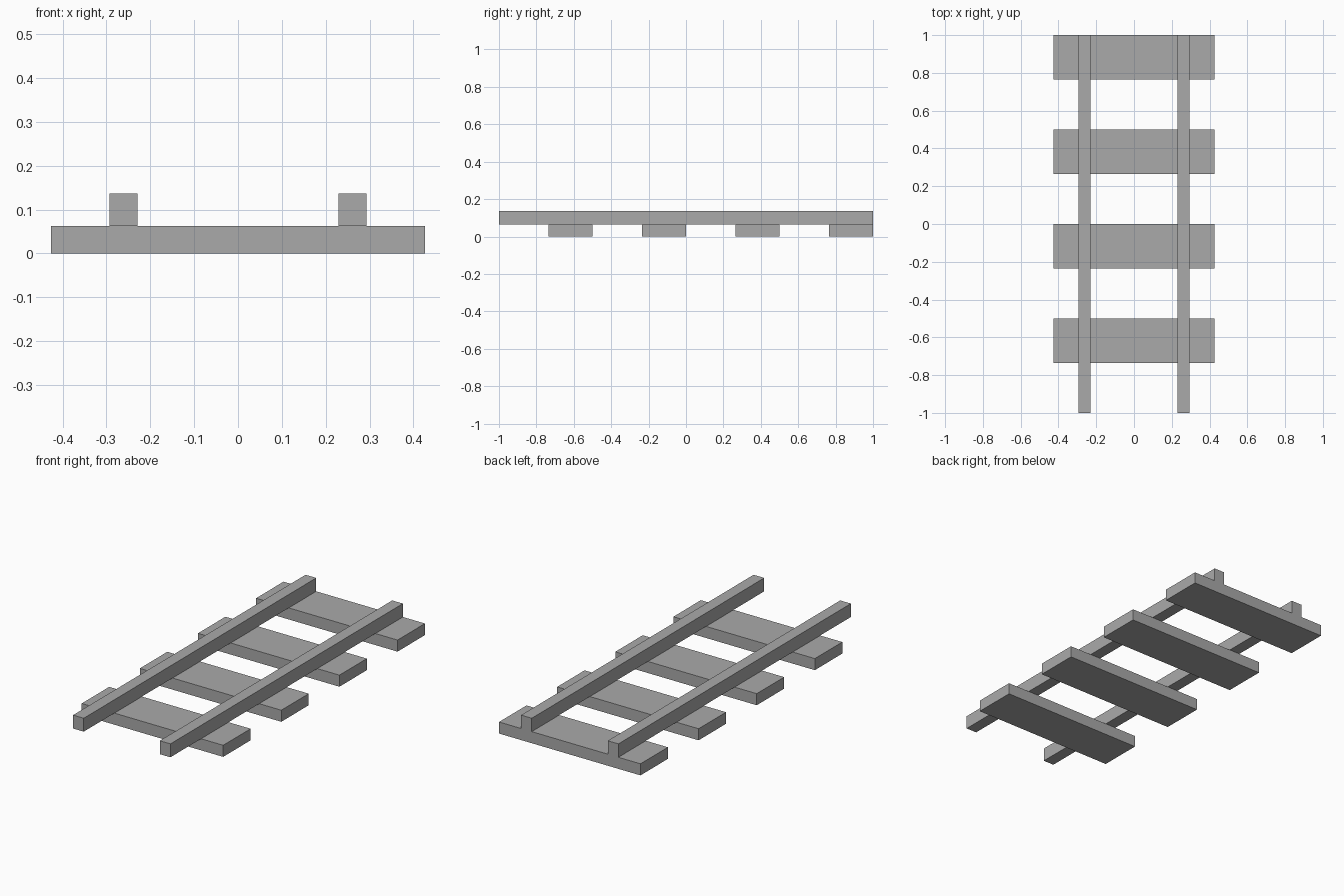
import bpy

cube = bpy.data.objects.get("Cube")
if cube:
    bpy.data.objects.remove(cube, do_unlink=True)

GREY = (0.4, 0.4, 0.4, 1)
grey = bpy.data.materials.new("plain grey")
grey.use_nodes = True
grey.diffuse_color = GREY
grey.node_tree.nodes["Principled BSDF"].inputs["Base Color"].default_value = GREY


def box(name, low, high):
    """Flat-faced box spanning two opposite corners."""
    bpy.ops.mesh.primitive_cube_add(size=1)
    part = bpy.context.object
    part.name = name
    for v in part.data.vertices:
        v.co = [l if c < 0 else h for c, l, h in zip(v.co, low, high)]
    part.data.materials.append(grey)
    return part


TIE_HALF, TIE_DEPTH, TIE_TOP, PITCH = 0.426, 0.236, 0.063, 0.5
RAIL_X, RAIL_HALF, RAIL_TOP = 0.261, 0.032, 0.136

# Cross ties, spaced from the back end towards the front
for i in range(4):
    back = 1 - i * PITCH
    box(f"cross_tie_{i + 1}", (-TIE_HALF, back - TIE_DEPTH, 0), (TIE_HALF, back, TIE_TOP))

# Pair of rails resting on the ties
for side, name in ((1, "left_rail"), (-1, "right_rail")):
    x = side * RAIL_X
    box(name, (x - RAIL_HALF, -1, TIE_TOP), (x + RAIL_HALF, 1, RAIL_TOP))
